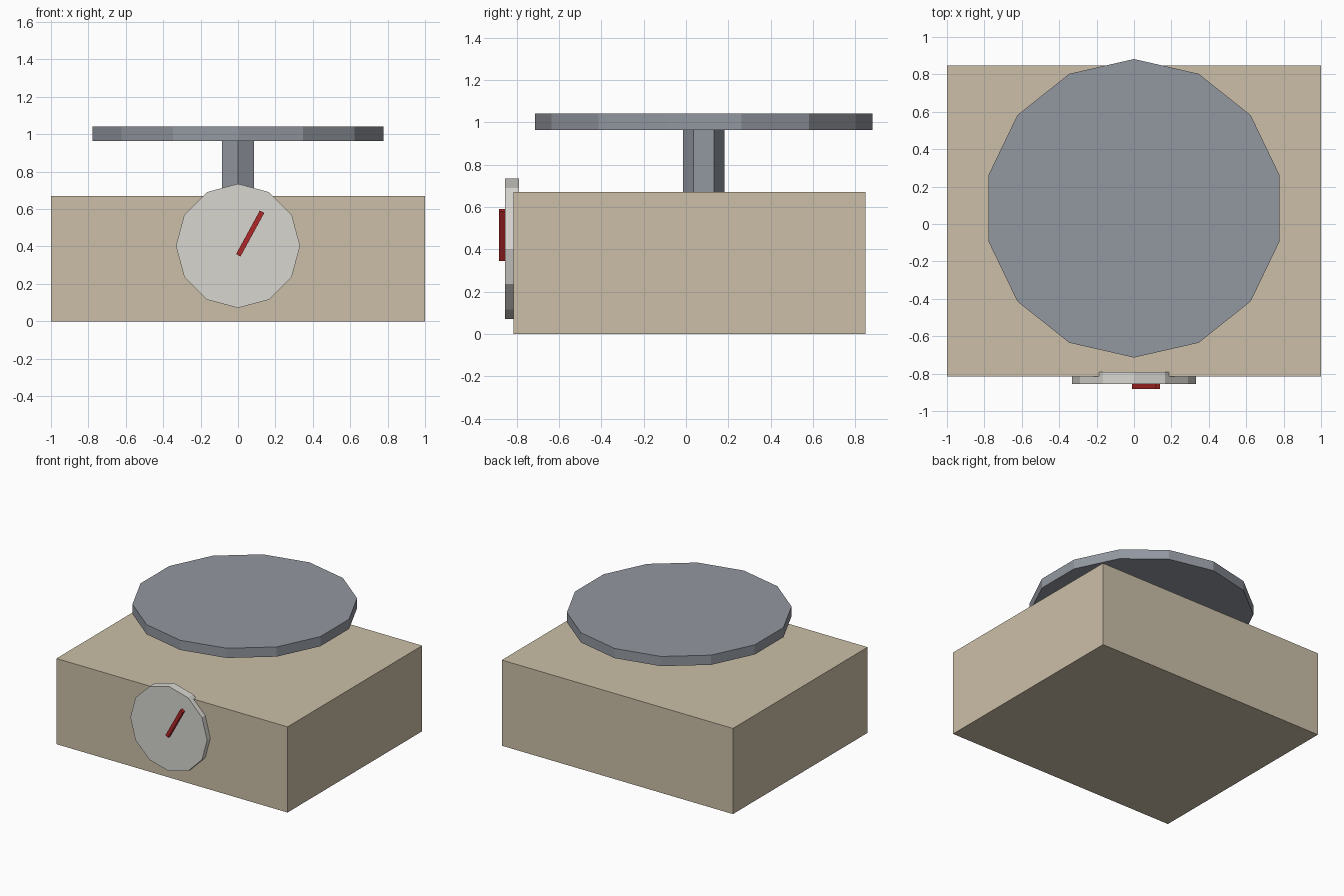
import bpy
from math import pi, radians

if "Cube" in bpy.data.objects:
    bpy.data.objects.remove(bpy.data.objects["Cube"])


def finish(obj, name, color):
    obj.name = name
    mat = bpy.data.materials.new(name + "_paint")
    mat.diffuse_color = (*color, 1)
    mat.use_nodes = True
    mat.node_tree.nodes["Principled BSDF"].inputs["Base Color"].default_value = mat.diffuse_color
    obj.data.materials.append(mat)
    return obj


def box(name, center, size, color, rot=(0, 0, 0)):
    bpy.ops.mesh.primitive_cube_add(size=1, location=center, rotation=rot)
    obj = bpy.context.object
    obj.scale = size
    return finish(obj, name, color)


def disc(name, sides, radius, depth, center, color, rot=(0, 0, 0)):
    bpy.ops.mesh.primitive_cylinder_add(vertices=sides, radius=radius, depth=depth,
                                        location=center, rotation=rot)
    return finish(bpy.context.object, name, color)


STEEL = (0.29, 0.31, 0.35)

# Housing
box("body", (0, 0.016, 0.335), (2, 1.664, 0.67), (0.60, 0.52, 0.39))

# Weighing platform on a short hexagonal post
disc("post", 6, 0.098, 0.32, (0, 0.084, 0.815), STEEL)
disc("weighing_plate", 14, 0.798, 0.076, (0, 0.084, 1.003), STEEL)

# Dial on the front, rising just above the housing
disc("dial", 12, 0.332, 0.066, (0, -0.823, 0.403), (0.68, 0.67, 0.63), (pi / 2, 0, 0))

# Pointer tilted to the right
box("needle", (0.065, -0.867, 0.469), (0.027, 0.033, 0.265), (0.42, 0.02, 0.02),
    (0, radians(28.6), 0))
